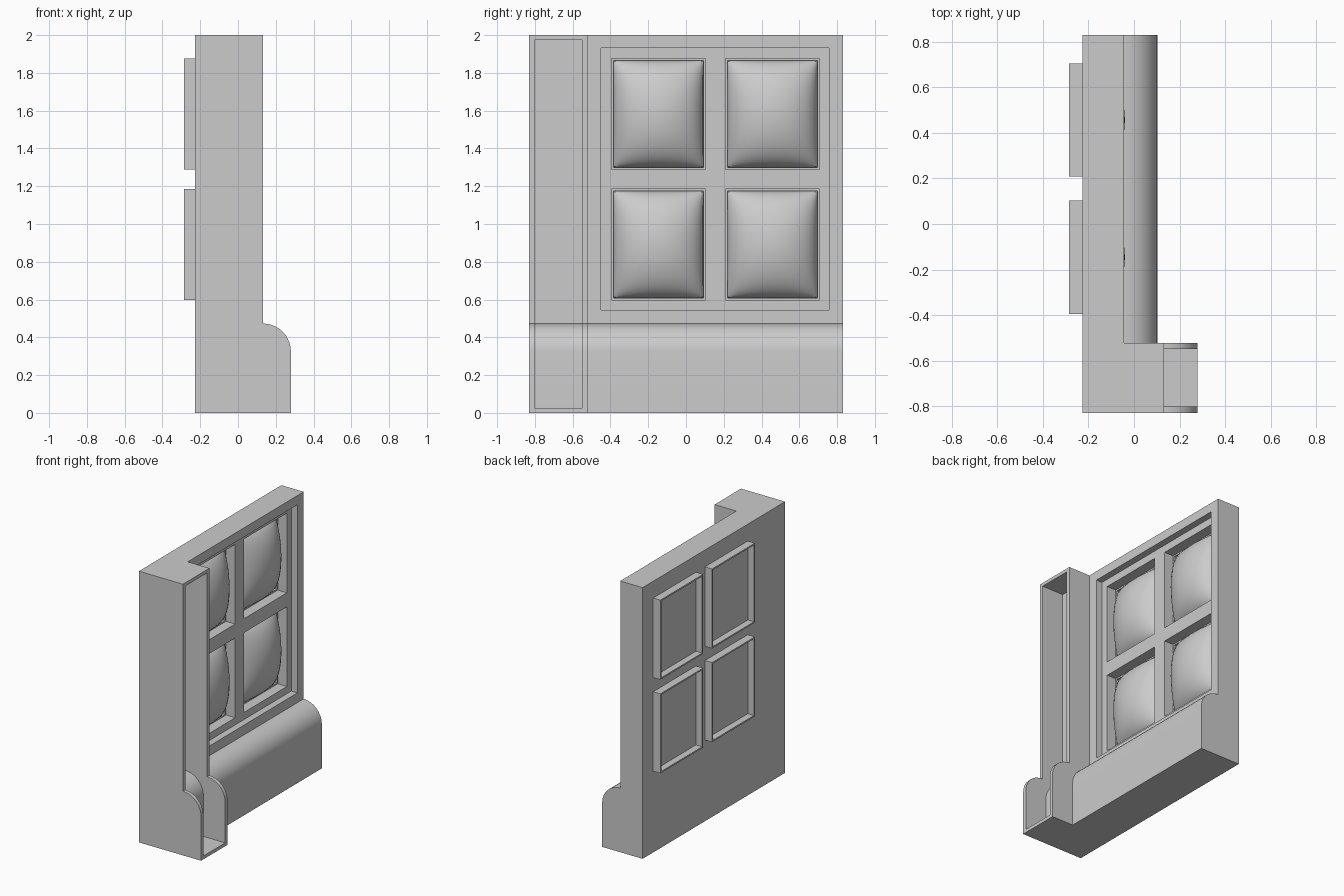
import bpy, bmesh
from math import sin, cos, pi, radians

if "Cube" in bpy.data.objects:
    bpy.data.objects.remove(bpy.data.objects["Cube"])

BACK, WALL_X, COL_X = -0.227, -0.045, 0.132
Y0, Y1, SPLIT = -0.83, 0.83, -0.522
BASE_OUT, BASE_TOP, H = 0.148, 0.473, 2.0


def finish(name, bm):
    bmesh.ops.recalc_face_normals(bm, faces=bm.faces)
    me = bpy.data.meshes.new(name)
    bm.to_mesh(me)
    bm.free()
    ob = bpy.data.objects.new(name, me)
    bpy.context.collection.objects.link(ob)
    return ob


def extrude_y(name, pts, ya, yb):
    """Extrude an (x, z) outline along y."""
    bm = bmesh.new()
    f = bm.faces.new([bm.verts.new((x, ya, z)) for x, z in pts])
    r = bmesh.ops.extrude_face_region(bm, geom=[f])
    vs = [v for v in r["geom"] if isinstance(v, bmesh.types.BMVert)]
    bmesh.ops.translate(bm, verts=vs, vec=(0, yb - ya, 0))
    return finish(name, bm)


def front_line(x, z_top, z_bot, n=10):
    """Front edge of the section: upright face, rounded skirting, foot."""
    r = BASE_OUT
    arc = [(x + r * sin(a), BASE_TOP - r + r * cos(a))
           for a in [pi / 2 * i / n for i in range(n + 1)]]
    return [(x, z_top)] + arc + [(x + r, z_bot)]


def box(name, xa, xb, ya, yb, za, zb):
    return extrude_y(name, [(xa, za), (xb, za), (xb, zb), (xa, zb)], ya, yb)


def boolean(target, other, op):
    m = target.modifiers.new("bool", "BOOLEAN")
    m.operation, m.solver, m.object = op, "EXACT", other
    bpy.context.view_layer.objects.active = target
    bpy.ops.object.modifier_apply(modifier=m.name)
    bpy.data.objects.remove(other)


def smooth(ob):
    bpy.ops.object.select_all(action="DESELECT")
    ob.select_set(True)
    bpy.context.view_layer.objects.active = ob
    bpy.ops.object.shade_smooth_by_angle(angle=radians(30))


windows = [(ya, ya + 0.498, za, za + 0.587)
           for ya in (-0.395, 0.208) for za in (0.598, 1.289)]

# Wall section with rounded skirting
wall = extrude_y("wall_panel", [(BACK, 0), (BACK, H)] + front_line(WALL_X, H, 0),
                 SPLIT, Y1)

# Sunken window field and four through openings
boolean(wall, box("cut_field", -0.095, 0.0, -0.45, 0.757, 0.545, 1.932), "DIFFERENCE")
for w in windows:
    boolean(wall, box("cut_window", -0.4, 0.0, *w), "DIFFERENCE")

# Corner column with a channel following its profile
column = extrude_y("corner_column", [(BACK, 0), (BACK, H)] + front_line(COL_X, H, 0),
                   Y0, SPLIT)
channel = extrude_y("cut_channel", [(0.5, 0.025), (0.5, H - 0.025)] +
                    front_line(WALL_X, H - 0.025, 0.025), Y0 + 0.027, SPLIT - 0.028)
boolean(column, channel, "DIFFERENCE")
smooth(wall)
smooth(column)


def window_frame(name, ya, yb, za, zb, t=0.011, xa=-0.285, xb=-0.17):
    """Thin rectangular tube lining an opening."""
    bm = bmesh.new()
    loops = []
    for x, k in ((xa, 0), (xb, 0), (xb, t), (xa, t)):
        loops.append([bm.verts.new((x, y, z)) for y, z in (
            (ya + k, za + k), (yb - k, za + k), (yb - k, zb - k), (ya + k, zb - k))])
    for i in range(4):
        a, b = loops[i], loops[(i + 1) % 4]
        for j in range(4):
            k = (j + 1) % 4
            bm.faces.new((a[j], a[k], b[k], b[j]))
    return finish(name, bm)


def domed_pane(name, ya, yb, za, zb, t=0.011, n=20):
    """Pane with a flat back and a pillow-shaped front."""
    bm = bmesh.new()
    bmesh.ops.create_grid(bm, x_segments=n, y_segments=n, size=1)
    hy, hz = (yb - ya) / 2 - t, (zb - za) / 2 - t
    for v in bm.verts:
        u, w = sin(v.co.x * pi / 2), sin(v.co.y * pi / 2)
        bulge = max(0, (1 - u * u) * (1 - w * w)) ** 0.5
        v.co = (-0.19 + 0.15 * bulge, (ya + yb) / 2 + u * hy, (za + zb) / 2 + w * hz)
    rim = [e for e in bm.edges if e.is_boundary]
    r = bmesh.ops.extrude_edge_only(bm, edges=rim)["geom"]
    for v in r:
        if isinstance(v, bmesh.types.BMVert):
            v.co.x = -0.235
    bmesh.ops.holes_fill(bm, edges=[e for e in bm.edges if e.is_boundary], sides=0)
    return finish(name, bm)


# Window frames and bulging panes
for i, w in enumerate(windows, 1):
    window_frame(f"window_frame_{i}", *w)
    smooth(domed_pane(f"window_pane_{i}", *w))
